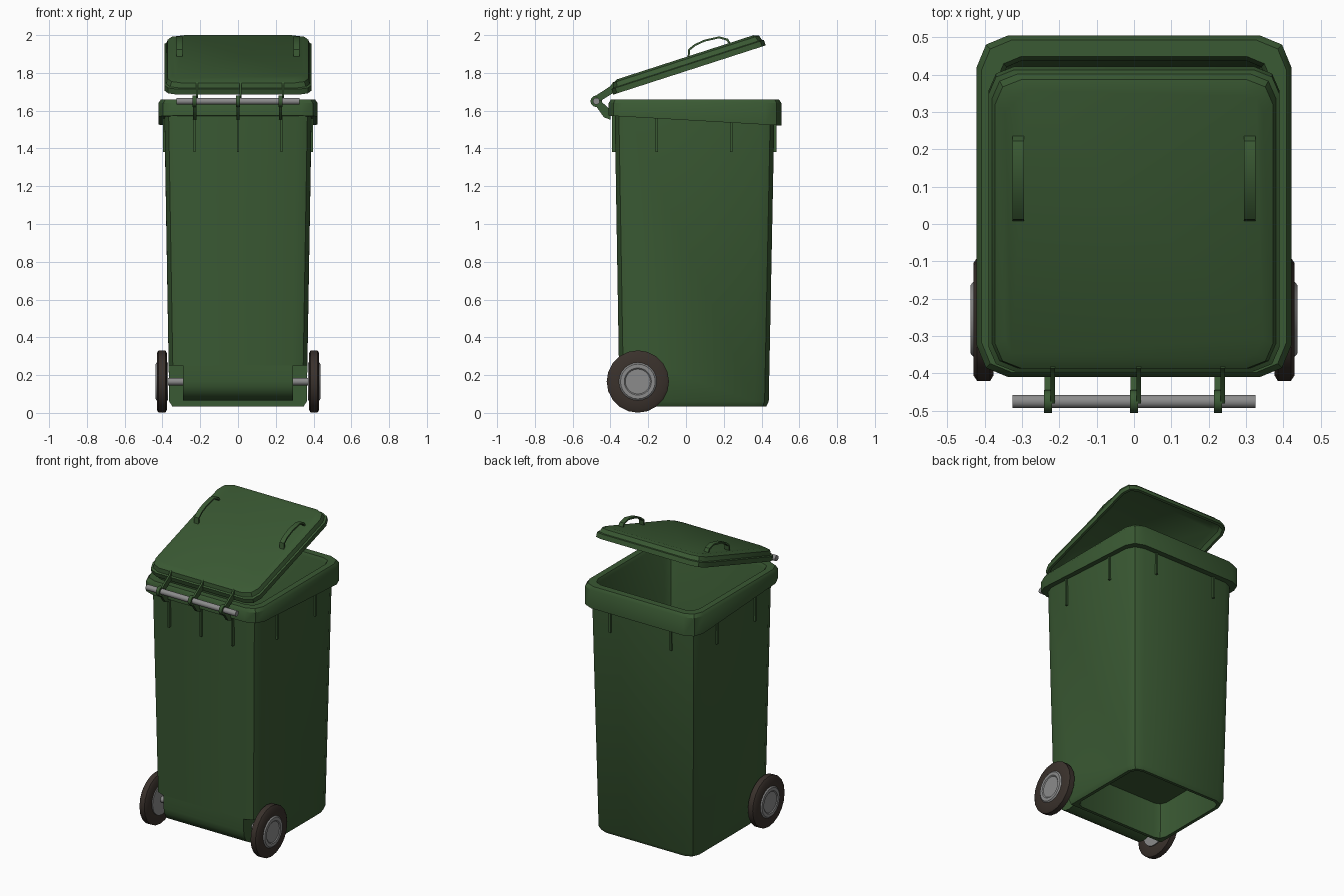
import bpy, bmesh, math
from mathutils import Vector, Matrix

if "Cube" in bpy.data.objects:
    bpy.data.objects.remove(bpy.data.objects["Cube"])


def material(name, rgb):
    m = bpy.data.materials.new(name)
    m.diffuse_color = (*rgb, 1)
    m.use_nodes = True
    m.node_tree.nodes["Principled BSDF"].inputs["Base Color"].default_value = m.diffuse_color
    return m


GREEN = material("bin green", (0.042, 0.100, 0.033))
RUBBER = material("dark rubber", (0.042, 0.031, 0.025))
METAL = material("grey metal", (0.26, 0.26, 0.26))


def finish(name, bm, mat, angle=35):
    bmesh.ops.recalc_face_normals(bm, faces=bm.faces)
    me = bpy.data.meshes.new(name)
    bm.to_mesh(me)
    bm.free()
    me.materials.append(mat)
    ob = bpy.data.objects.new(name, me)
    bpy.context.collection.objects.link(ob)
    smooth(ob, angle)
    return ob


def activate(ob):
    bpy.ops.object.select_all(action='DESELECT')
    ob.select_set(True)
    bpy.context.view_layer.objects.active = ob


def smooth(ob, angle):
    activate(ob)
    bpy.ops.object.shade_smooth_by_angle(angle=math.radians(angle))


def loft(name, rings, mat, seg=2, matrix=None):
    """Skin rounded rectangles (z, half width, y0, y1, corner radius, slope), caps at both ends."""
    bm = bmesh.new()
    loops = []
    for z, hx, y0, y1, r, slope in rings:
        loop = []
        centres = [(hx - r, y1 - r), (r - hx, y1 - r), (r - hx, y0 + r), (hx - r, y0 + r)]
        for q, (cx, cy) in enumerate(centres):
            for i in range(seg + 1):
                a = math.pi / 2 * (q + i / seg)
                x, y = cx + r * math.cos(a), cy + r * math.sin(a)
                loop.append(bm.verts.new((x, y, z + slope * y)))
        loops.append(loop)
    for a, b in zip(loops, loops[1:]):
        for i in range(len(a)):
            j = (i + 1) % len(a)
            bm.faces.new((a[i], a[j], b[j], b[i]))
    bm.faces.new(loops[0])
    bm.faces.new(loops[-1])
    if matrix:
        bm.transform(matrix)
    return finish(name, bm, mat)


def prism(name, pts, x0, x1, mat):
    """Extrude a (y, z) outline along x."""
    bm = bmesh.new()
    a = [bm.verts.new((x0, y, z)) for y, z in pts]
    b = [bm.verts.new((x1, y, z)) for y, z in pts]
    bm.faces.new(a)
    bm.faces.new(b)
    for i in range(len(pts)):
        j = (i + 1) % len(pts)
        bm.faces.new((a[i], a[j], b[j], b[i]))
    return finish(name, bm, mat)


def lathe(name, profile, y, z, mat, seg=20):
    """Spin an (x, radius) profile round an axis parallel to x."""
    bm = bmesh.new()
    loops = [[bm.verts.new((x, y + r * math.cos(2 * math.pi * i / seg),
                            z + r * math.sin(2 * math.pi * i / seg))) for i in range(seg)]
             for x, r in profile]
    for a, b in zip(loops, loops[1:]):
        for i in range(seg):
            j = (i + 1) % seg
            bm.faces.new((a[i], a[j], b[j], b[i]))
    bm.faces.new(loops[0])
    bm.faces.new(loops[-1])
    return finish(name, bm, mat)


def box(name, lo, hi, mat):
    return prism(name, [(lo[1], lo[2]), (hi[1], lo[2]), (hi[1], hi[2]), (lo[1], hi[2])],
                 lo[0], hi[0], mat)


def cut(ob, cutter):
    activate(ob)
    m = ob.modifiers.new("cut", 'BOOLEAN')
    m.object, m.operation, m.solver = cutter, 'DIFFERENCE', 'EXACT'
    bpy.ops.object.modifier_apply(modifier="cut")
    bpy.data.objects.remove(cutter, do_unlink=True)


# hollow body with thick overhanging rim
S = -0.057
body = loft("bin_body", [
    (0.035, 0.348, -0.338, 0.425, 0.065, 0),
    (0.060, 0.364, -0.352, 0.438, 0.075, 0),
    (1.550, 0.389, -0.377, 0.467, 0.075, S),
    (1.550, 0.421, -0.410, 0.505, 0.085, S),
    (1.640, 0.421, -0.410, 0.505, 0.085, 0),
    (1.660, 0.408, -0.397, 0.492, 0.080, 0),
    (1.660, 0.368, -0.356, 0.448, 0.065, 0),
    (1.640, 0.358, -0.346, 0.438, 0.060, 0),
    (0.290, 0.338, -0.326, 0.412, 0.055, 0),
], GREEN)

# axle notch at the foot, and recess in the underside
cut(body, box("notch_cutter", (-0.6, -0.6, -0.1), (0.6, -0.165, 0.25), GREEN))
cut(body, loft("recess_cutter", [(-0.1, 0.325, -0.145, 0.405, 0.05, 0),
                                 (0.27, 0.330, -0.145, 0.408, 0.05, 0)], GREEN))
smooth(body, 35)

# rounded axle housing
AY, AZ = -0.255, 0.166
arc = [(AY + 0.1 * math.cos(math.pi + math.pi * i / 10),
        AZ + 0.1 * math.sin(math.pi + math.pi * i / 10)) for i in range(11)]
prism("axle_housing", [(AY - 0.1, 0.255)] + arc + [(AY + 0.1, 0.255)], -0.29, 0.29, GREEN)

# axle and wheels
lathe("axle", [(-0.40, 0.02), (0.40, 0.02)], AY, AZ, METAL, 16)
for s, side in ((-1, "left"), (1, "right")):
    tyre = [(0.376, 0.09), (0.376, 0.150), (0.385, 0.165), (0.420, 0.165), (0.430, 0.150),
            (0.430, 0.09)]
    hub = [(0.370, 0.04), (0.370, 0.1), (0.430, 0.1), (0.437, 0.092), (0.437, 0.072),
           (0.432, 0.066), (0.432, 0.01)]
    lathe(side + "_tyre", [(s * x, r) for x, r in tyre], AY, AZ, RUBBER)
    lathe(side + "_hub", [(s * x, r) for x, r in hub], AY, AZ, METAL, 24)

# ribs below the rim
T = 0.006
for i, x in enumerate((-0.23, 0, 0.23)):
    box(f"front_rib_{i}", (x - T, -0.392, 1.38), (x + T, -0.36, 1.58), GREEN)
for i, x in enumerate((-0.22, 0.22)):
    box(f"back_rib_{i}", (x - T, 0.45, 1.38), (x + T, 0.478, 1.55), GREEN)
for s in (-1, 1):
    for i, y in enumerate((-0.155, 0.24)):
        xs = sorted((s * 0.375, s * 0.398))
        box(f"side_rib_{s}_{i}", (xs[0], y - T, 1.38), (xs[1], y + T, 1.565), GREEN)

# half open lid, hollow underneath
tilt = Matrix.Translation((0, -0.385, 1.685)) @ Matrix.Rotation(math.radians(17.9), 4, 'X')


def lid_ring(w, inset, r):
    return (w, 0.39 - inset, inset, 0.848 - inset, r, 0)


loft("lid", [lid_ring(0.048, 0.05, 0.05), lid_ring(0.030, 0.025, 0.055),
             lid_ring(0, 0.016, 0.06), lid_ring(0, 0, 0.07),
             lid_ring(0.030, 0, 0.07), lid_ring(0.034, 0.010, 0.07),
             lid_ring(0.060, 0.018, 0.07), lid_ring(0.071, 0.045, 0.06)], GREEN, 2, tilt)

# arched lid handles
handle = [(0.008, 1.88), (0.012, 1.925), (0.045, 1.952), (0.098, 1.976), (0.175, 1.993),
          (0.222, 1.981), (0.238, 1.955), (0.228, 1.952), (0.215, 1.971), (0.175, 1.983),
          (0.100, 1.966), (0.050, 1.943), (0.022, 1.920), (0.018, 1.88)]
for s, side in ((-1, "left"), (1, "right")):
    xs = sorted((s * 0.294, s * 0.325))
    prism(side + "_lid_handle", handle, xs[0], xs[1], GREEN)

# hinge rod, rim brackets and lid arms
HY, HZ = -0.475, 1.65
lathe("hinge_rod", [(-0.325, 0.018), (0.325, 0.018)], HY, HZ, METAL, 16)
for i, x in enumerate((-0.23, 0, 0.225)):
    lathe(f"hinge_ring_{i}", [(x - 0.011, 0.031), (x + 0.011, 0.031)], HY, HZ, GREEN, 12)
    prism(f"rim_bracket_{i}", [(-0.475, 1.622), (-0.435, 1.565), (-0.40, 1.552),
                               (-0.40, 1.605), (-0.445, 1.645)], x - 0.009, x + 0.009, GREEN)
    prism(f"lid_arm_{i}", [(-0.48, 1.678), (-0.455, 1.65), (-0.375, 1.700), (-0.365, 1.750),
                           (-0.385, 1.752), (-0.40, 1.730)], x + 0.007, x + 0.019, GREEN)
